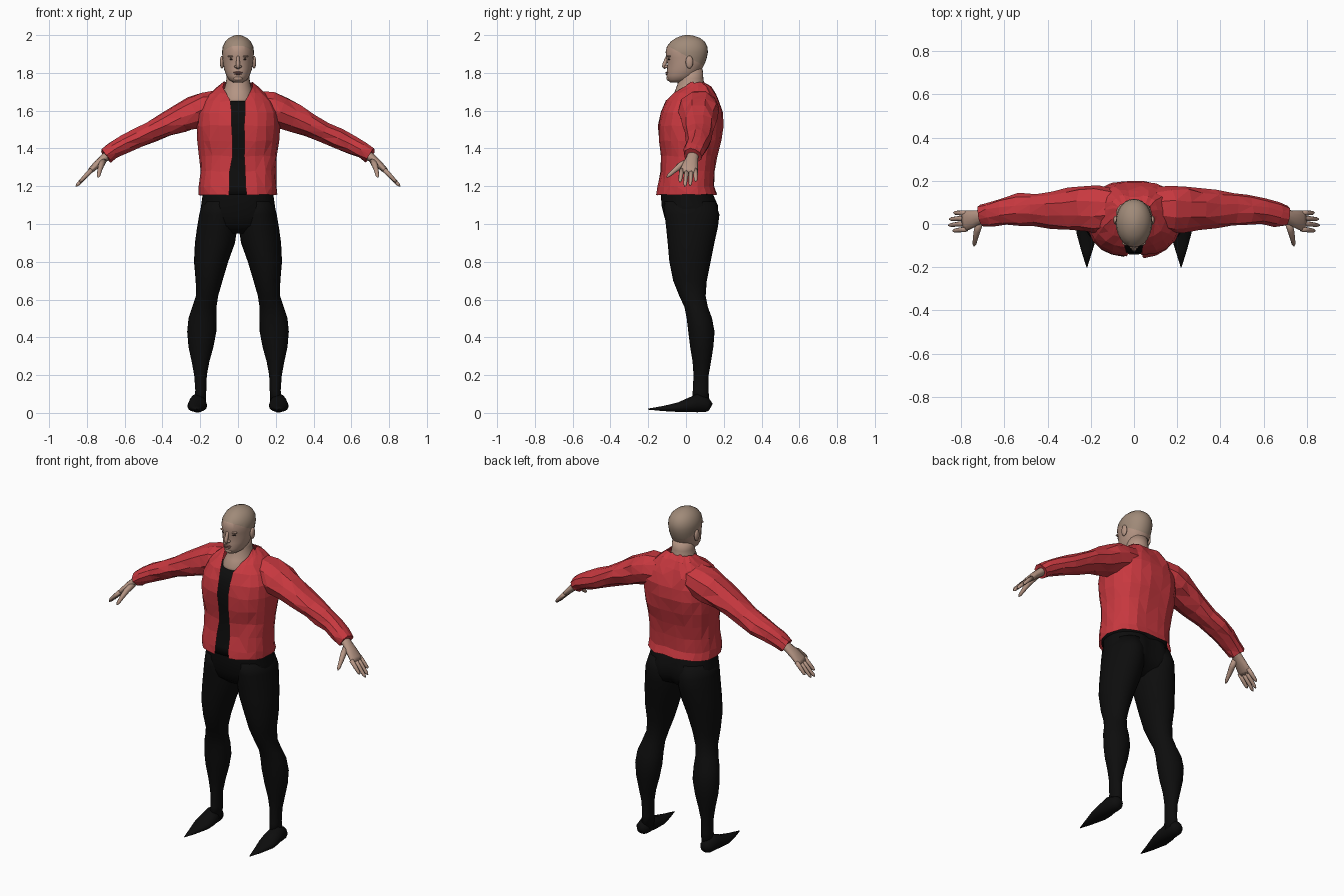
import bpy, bmesh, math, random
from mathutils import Vector

random.seed(4)


def material(name, rgb):
    m = bpy.data.materials.new(name)
    m.diffuse_color = (*rgb, 1)
    return m


RED = material("jacket red", (0.58, 0.04, 0.05))
BLACK = material("suit black", (0.004, 0.004, 0.004))
SKIN = material("skin", (0.46, 0.30, 0.23))
SCALP = material("scalp", (0.35, 0.255, 0.19))
DARK = material("eye dark", (0.05, 0.03, 0.025))
LIP = material("lip", (0.30, 0.14, 0.115))


def finish(name, bm, mats, smooth):
    bmesh.ops.recalc_face_normals(bm, faces=bm.faces)
    me = bpy.data.meshes.new(name)
    bm.to_mesh(me)
    bm.free()
    for m in mats:
        me.materials.append(m)
    for p in me.polygons:
        p.use_smooth = smooth
    ob = bpy.data.objects.new(name, me)
    bpy.context.collection.objects.link(ob)
    return ob


def loft(rings, closed=True, caps=True, jitter=0.0):
    """Skin a list of point rings."""
    bm = bmesh.new()
    vr = [[bm.verts.new(Vector(p) + Vector([random.uniform(-jitter, jitter) for _ in range(3)]))
           for p in r] for r in rings]
    n = len(vr[0])
    for a, b in zip(vr, vr[1:]):
        for i in range(n if closed else n - 1):
            j = (i + 1) % n
            bm.faces.new((a[i], a[j], b[j], b[i]))
    if caps:
        bm.faces.new(vr[0])
        bm.faces.new(vr[-1])
    if jitter:
        bmesh.ops.triangulate(bm, faces=bm.faces)
    return bm


def spow(v, e):
    return math.copysign(abs(v) ** e, v)


def hring(z, yf, yb, xc, hw, n=24, p=2.0, gap=None, groove=0.0, taper=0.0):
    """Horizontal ring starting at the front; gap leaves the front open."""
    t0 = math.asin(min(1, gap / hw) ** (p / 2)) if gap else 0
    pts = []
    for i in range(n):
        t = t0 + (2 * math.pi - 2 * t0) * i / (n - 1) if gap else 2 * math.pi * i / n
        sx, sy = spow(math.sin(t), 2 / p), -spow(math.cos(t), 2 / p)
        x = hw * sx * (1 - taper * max(0, -sy))
        y = (yf + yb) / 2 + (yb - yf) / 2 * sy
        if sy > 0:
            y -= groove * math.exp(-(x / 0.035) ** 2)
        pts.append((xc + x, y, z))
    return pts


def tube(path, n=12):
    """Rings around a path of (x, y, z, radius across, radius through)."""
    pts = [Vector(q[:3]) for q in path]
    main = (pts[-1] - pts[0]).normalized()
    ref = Vector((1, 0, 0)) if abs(main.y) > 0.7 else Vector((0, 1, 0))
    rings = []
    for i, q in enumerate(path):
        t = (pts[min(i + 1, len(pts) - 1)] - pts[max(i - 1, 0)]).normalized()
        u = (ref - t * ref.dot(t)).normalized()
        v = t.cross(u)
        rings.append([pts[i] + u * q[3] * math.cos(2 * math.pi * k / n)
                      + v * q[4] * math.sin(2 * math.pi * k / n) for k in range(n)])
    return rings


def flip(path, s):
    return [(s * q[0], *q[1:]) for q in path]


def blob(name, loc, size, mat, seg=16):
    bm = bmesh.new()
    bmesh.ops.create_uvsphere(bm, u_segments=seg, v_segments=10, radius=1)
    for v in bm.verts:
        v.co = Vector([l + c * s for l, c, s in zip(loc, v.co, size)])
    return finish(name, bm, [mat], True)


# Jacket body: z, front y, back y, half width, half opening
TORSO = [(1.155, -.157, .172, .205, .048), (1.20, -.15, .157, .205, .043),
         (1.28, -.137, .155, .20, .04), (1.36, -.133, .17, .205, .03),
         (1.44, -.143, .19, .215, .032), (1.52, -.148, .202, .22, .036),
         (1.59, -.136, .198, .215, .037), (1.65, -.107, .182, .185, .04),
         (1.69, -.07, .163, .15, .06), (1.725, -.03, .14, .11, .08),
         (1.75, 0, .105, .08, .072)]
finish("jacket_body", loft([hring(z, f, b, 0, w, 22, 2.4, g, .02) for z, f, b, w, g in TORSO],
                           closed=False, caps=False, jitter=.004), [RED], False)

# Shirt under the jacket
finish("shirt", loft([hring(z, f + .016, b - .016, 0, w - .016, 32, 2.4, None, .02)
                      for z, f, b, w, g in TORSO[:8]]), [BLACK], True)

# Pelvis
PELVIS = [(1.20, -.13, .14, .185), (1.15, -.132, .153, .188), (1.10, -.13, .175, .195),
          (1.04, -.115, .175, .203), (.99, -.098, .155, .17), (.95, -.05, .09, .07)]
finish("pelvis", loft([hring(z, f, b, 0, w, 32, 2.3, None, .025) for z, f, b, w in PELVIS]),
       [BLACK], True)

# Legs: z, front y, back y, inner x, outer x
LEG = [(1.12, -.115, .155, .01, .188), (1.05, -.113, .177, .005, .205),
       (.98, -.105, .168, .004, .217), (.90, -.097, .15, .016, .228),
       (.80, -.088, .13, .052, .233), (.70, -.068, .11, .082, .224),
       (.62, -.036, .104, .105, .222), (.56, -.008, .116, .114, .242),
       (.50, .004, .138, .114, .262), (.43, .012, .151, .115, .269),
       (.35, .022, .145, .13, .262), (.27, .035, .132, .152, .245),
       (.20, .04, .12, .165, .232), (.12, .036, .12, .168, .226), (.04, .03, .122, .17, .235)]
FOOT = [(.212, .13, .03, .022, .022), (.213, .112, .04, .038, .038), (.214, .06, .052, .044, .05),
        (.215, .01, .04, .052, .037), (.217, -.04, .03, .05, .026),
        (.218, -.12, .023, .027, .014), (.218, -.2, .02, .002, .003)]

# Sleeves and hands: x, y, z, radius across, radius through
SLEEVE = [(.10, .07, 1.625, .10, .085), (.17, .07, 1.615, .112, .092), (.23, .07, 1.59, .108, .09),
          (.30, .066, 1.56, .097, .077), (.38, .066, 1.526, .086, .065),
          (.46, .067, 1.486, .074, .058), (.53, .067, 1.452, .073, .056),
          (.60, .06, 1.42, .064, .05), (.66, .045, 1.387, .056, .044), (.70, .037, 1.362, .047, .042)]
PALM = [(.66, .04, 1.385, .032, .025), (.705, .034, 1.352, .031, .023),
        (.74, .024, 1.322, .039, .02), (.775, .016, 1.288, .047, .016), (.79, .014, 1.272, .042, .011)]
FINGERS = [(-.023, -.032, .838, 1.222), (.004, -.006, .858, 1.199),
           (.028, .022, .854, 1.203), (.05, .052, .834, 1.225)]
THUMB = [(.712, .015, 1.335, .017, .017), (.725, -.03, 1.31, .016, .017),
         (.733, -.065, 1.28, .012, .013), (.738, -.092, 1.256, .009, .009),
         (.74, -.102, 1.247, .003, .003)]

for s, side in ((1, "left"), (-1, "right")):
    finish(side + "_leg", loft([hring(z, f, b, s * (i + o) / 2, (o - i) / 2)
                                for z, f, b, i, o in LEG]), [BLACK], True)
    finish(side + "_foot", loft(tube(flip(FOOT, s), 14)), [BLACK], True)
    finish(side + "_sleeve", loft(tube(flip(SLEEVE, s), 10), jitter=.006), [RED], False)
    finish(side + "_palm", loft(tube(flip(PALM, s))), [SKIN], True)
    finish(side + "_thumb", loft(tube(flip(THUMB, s), 10)), [SKIN], True)
    for k, (y0, y1, x1, z1) in enumerate(FINGERS):
        path = []
        for f, r in ((0, .0125), (.45, .0115), (.88, .009), (1, .003)):
            path.append((.775 + (x1 - .775) * f, y0 + (y1 - y0) * f, 1.287 + (z1 - 1.287) * f, r, r))
        finish(f"{side}_finger_{k + 1}", loft(tube(flip(path, s), 8)), [SKIN], True)
    # Face parts that come in pairs
    blob(side + "_ear", (s * .085, .018, 1.857), (.011, .02, .034), SKIN)
    blob(side + "_eye", (s * .032, -.087, 1.872), (.013, .009, .005), DARK)
    blob(side + "_brow", (s * .033, -.088, 1.888), (.022, .012, .006), SKIN)
    blob(side + "_nostril", (s * .011, -.104, 1.833), (.009, .011, .008), SKIN)

# Neck
NECK = [(1.62, -.08, .12, .09), (1.665, -.083, .12, .09), (1.70, -.06, .11, .078),
        (1.74, -.045, .097, .066), (1.77, -.04, .092, .061), (1.82, -.03, .088, .058)]
finish("neck", loft([hring(z, f, b, 0, w) for z, f, b, w in NECK]), [SKIN], True)

# Head, cut along a slanted hairline
HEAD = [(1.75, -.085, -.01, .026), (1.763, -.098, .03, .047), (1.785, -.103, .06, .062),
        (1.82, -.1, .085, .074), (1.85, -.099, .1, .079), (1.88, -.104, .11, .082),
        (1.91, -.108, .116, .085), (1.94, -.101, .113, .081), (1.967, -.08, .098, .067),
        (1.985, -.053, .074, .048), (1.996, -.025, .043, .025), (2.0, -.003, .02, .009)]
bm = loft([hring(z, f, b, 0, w, 28, 2.1, None, 0, .08) for z, f, b, w in HEAD])
bmesh.ops.bisect_plane(bm, geom=bm.verts[:] + bm.edges[:] + bm.faces[:],
                       plane_co=(0, 0, 1.89), plane_no=(0, .55, 1))
for f in bm.faces:
    c = f.calc_center_median()
    f.material_index = int(c.z + .55 * c.y > 1.89)
finish("head", bm, [SKIN, SCALP], True)

# Nose and mouth
NOSE = [(0, -.098, 1.89, .008, .007), (0, -.106, 1.868, .009, .009),
        (0, -.114, 1.846, .012, .011), (0, -.116, 1.836, .012, .011), (0, -.108, 1.824, .008, .008)]
finish("nose", loft(tube([(x, y, z, b, a) for x, y, z, a, b in NOSE], 10)), [SKIN], True)
blob("upper_lip", (0, -.099, 1.802), (.024, .009, .005), LIP)
blob("lower_lip", (0, -.099, 1.794), (.02, .009, .005), LIP)
blob("chin", (0, -.09, 1.771), (.024, .014, .014), SKIN)
